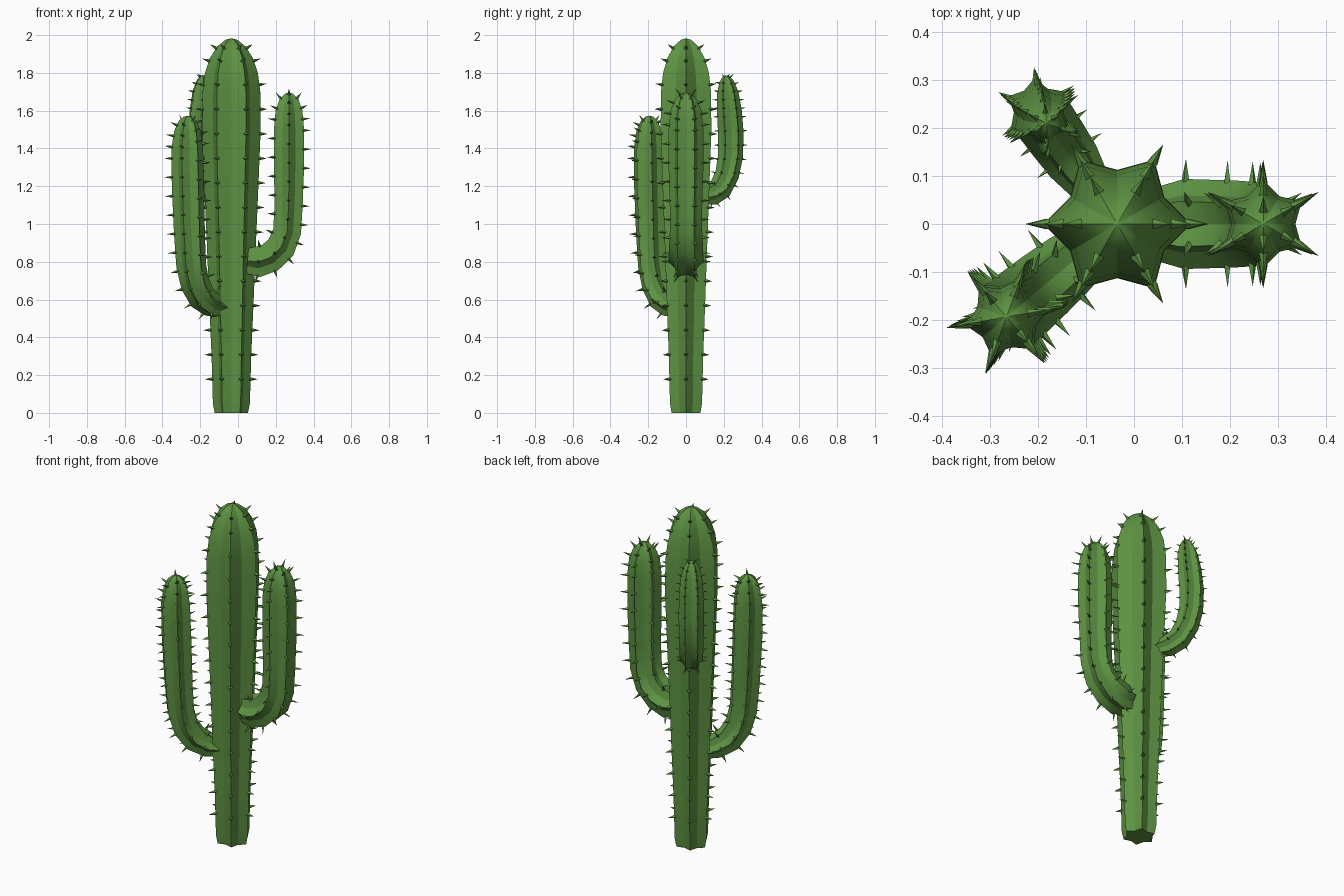
import bpy
import bmesh
from math import sin, cos, radians
from mathutils import Vector

cube = bpy.data.objects.get("Cube")
if cube:
    bpy.data.objects.remove(cube, do_unlink=True)

GREEN = (0.11, 0.29, 0.055, 1)
green = bpy.data.materials.new("cactus_green")
green.use_nodes = True
green.diffuse_color = GREEN
bsdf = green.node_tree.nodes["Principled BSDF"]
bsdf.inputs["Base Color"].default_value = GREEN
bsdf.inputs["Roughness"].default_value = 0.8

TRUNK_X = -0.035
UP = Vector((0, 0, 1))
RIBS = 6
VALLEY = 0.73  # valley radius relative to rib radius


def make_object(name, bm):
    bmesh.ops.recalc_face_normals(bm, faces=bm.faces[:])
    mesh = bpy.data.meshes.new(name)
    bm.to_mesh(mesh)
    bm.free()
    mesh.materials.append(green)
    obj = bpy.data.objects.new(name, mesh)
    bpy.context.collection.objects.link(obj)


def ribbed_stem(name, stations, heading, twist):
    """Star-section stem; stations are (distance, height, rib radius).
    Returns the rib lines as lists of (point, stem centre)."""
    out = Vector((cos(heading), sin(heading), 0))
    side = UP.cross(out)
    centres = [Vector((TRUNK_X, 0, 0)) + out * d + UP * z for d, z, r in stations]
    bm = bmesh.new()
    rings, last = [], len(stations) - 1
    for i, centre in enumerate(centres):
        tangent = (centres[min(i + 1, last)] - centres[max(i - 1, 0)]).normalized()
        normal = side.cross(tangent)
        ring = []
        for k in range(RIBS * 2):
            a = twist + radians(180 / RIBS) * k
            r = stations[i][2] * (VALLEY if k % 2 else 1)
            ring.append(bm.verts.new(centre + (normal * cos(a) + side * sin(a)) * r))
        rings.append(ring)
    count = RIBS * 2
    for low, high in zip(rings, rings[1:]):
        for k in range(count):
            j = (k + 1) % count
            bm.faces.new((low[k], low[j], high[j], high[k])).smooth = True
    bm.faces.new(rings[0])
    tip = bm.verts.new(centres[-1] + tangent * stations[-1][2] * 0.25)
    for k in range(count):
        bm.faces.new((rings[-1][k], rings[-1][(k + 1) % count], tip)).smooth = True
    # Keep ribs and valleys crisp along the stem
    for low, high in zip(rings, rings[1:]):
        for k in range(count):
            bm.edges.get((low[k], high[k])).smooth = False
    for v in rings[-1]:
        bm.edges.get((v, tip)).smooth = False
    ribs = [[(ring[k].co.copy(), c) for ring, c in zip(rings, centres)]
            for k in range(0, count, 2)]
    make_object(name, bm)
    return ribs


def spines(name, ribs, start, spacing, length, width):
    """Four-sided thorns along every rib, closer together near the crown."""
    bm = bmesh.new()
    for rib in ribs:
        total = sum((b[0] - a[0]).length for a, b in zip(rib, rib[1:]))
        walked, target = 0, start
        for (p, pc), (q, qc) in zip(rib, rib[1:]):
            seg = q - p
            along = seg.normalized()
            while target <= walked + seg.length:
                t = (target - walked) / seg.length
                base = p.lerp(q, t)
                out = base - pc.lerp(qc, t)
                out = (out - along * out.dot(along)).normalized()
                across = along.cross(out)
                root = base - out * 0.006
                corners = [bm.verts.new(root + d * width)
                           for d in (along, across, -along, -across)]
                point = bm.verts.new(base + out * length)
                for k in range(4):
                    bm.faces.new((corners[k], corners[(k + 1) % 4], point))
                bm.faces.new(corners[::-1])
                target += spacing * (0.6 if total - target < 0.25 else 1)
            walked += seg.length
    make_object(name, bm)


# Trunk
trunk = [(0, 0, 0.088), (0, 0.05, 0.098), (0, 0.3, 0.105), (0, 0.6, 0.118),
         (0, 0.9, 0.13), (0, 1.2, 0.143), (0, 1.5, 0.155), (0, 1.7, 0.153),
         (0, 1.8, 0.14), (0, 1.88, 0.113), (0, 1.94, 0.075), (0, 1.975, 0.032)]
spines("trunk_spines", ribbed_stem("trunk", trunk, 0, 0), 0.18, 0.13, 0.038, 0.011)

# Left arm, widest of the three
left_arm = [(0.085, 0.805, 0.078), (0.14, 0.8, 0.094), (0.205, 0.822, 0.092),
            (0.262, 0.875, 0.09), (0.295, 0.96, 0.086), (0.303, 1.1, 0.086),
            (0.305, 1.3, 0.092), (0.305, 1.5, 0.092), (0.305, 1.6, 0.082),
            (0.305, 1.66, 0.058), (0.305, 1.69, 0.025)]
spines("left_arm_spines", ribbed_stem("left_arm", left_arm, 0, radians(30)),
       0.06, 0.1, 0.042, 0.009)

# Front right arm, lowest branch
front_arm = [(0.06, 0.555, 0.055), (0.13, 0.57, 0.068), (0.2, 0.61, 0.075),
             (0.25, 0.68, 0.078), (0.278, 0.78, 0.08), (0.29, 0.95, 0.083),
             (0.3, 1.2, 0.087), (0.305, 1.4, 0.085), (0.303, 1.49, 0.072),
             (0.302, 1.545, 0.048), (0.302, 1.568, 0.022)]
spines("front_right_arm_spines",
       ribbed_stem("front_right_arm", front_arm, radians(220), radians(30)),
       0.1, 0.1, 0.04, 0.009)

# Back right arm, small and leaning in at the crown
back_arm = [(0.1, 1.14, 0.045), (0.16, 1.15, 0.058), (0.22, 1.185, 0.062),
            (0.265, 1.26, 0.064), (0.288, 1.36, 0.066), (0.29, 1.48, 0.068),
            (0.28, 1.6, 0.066), (0.269, 1.7, 0.056), (0.262, 1.755, 0.038),
            (0.258, 1.782, 0.018)]
spines("back_right_arm_spines",
       ribbed_stem("back_right_arm", back_arm, radians(125), radians(30)),
       0.08, 0.075, 0.024, 0.006)
